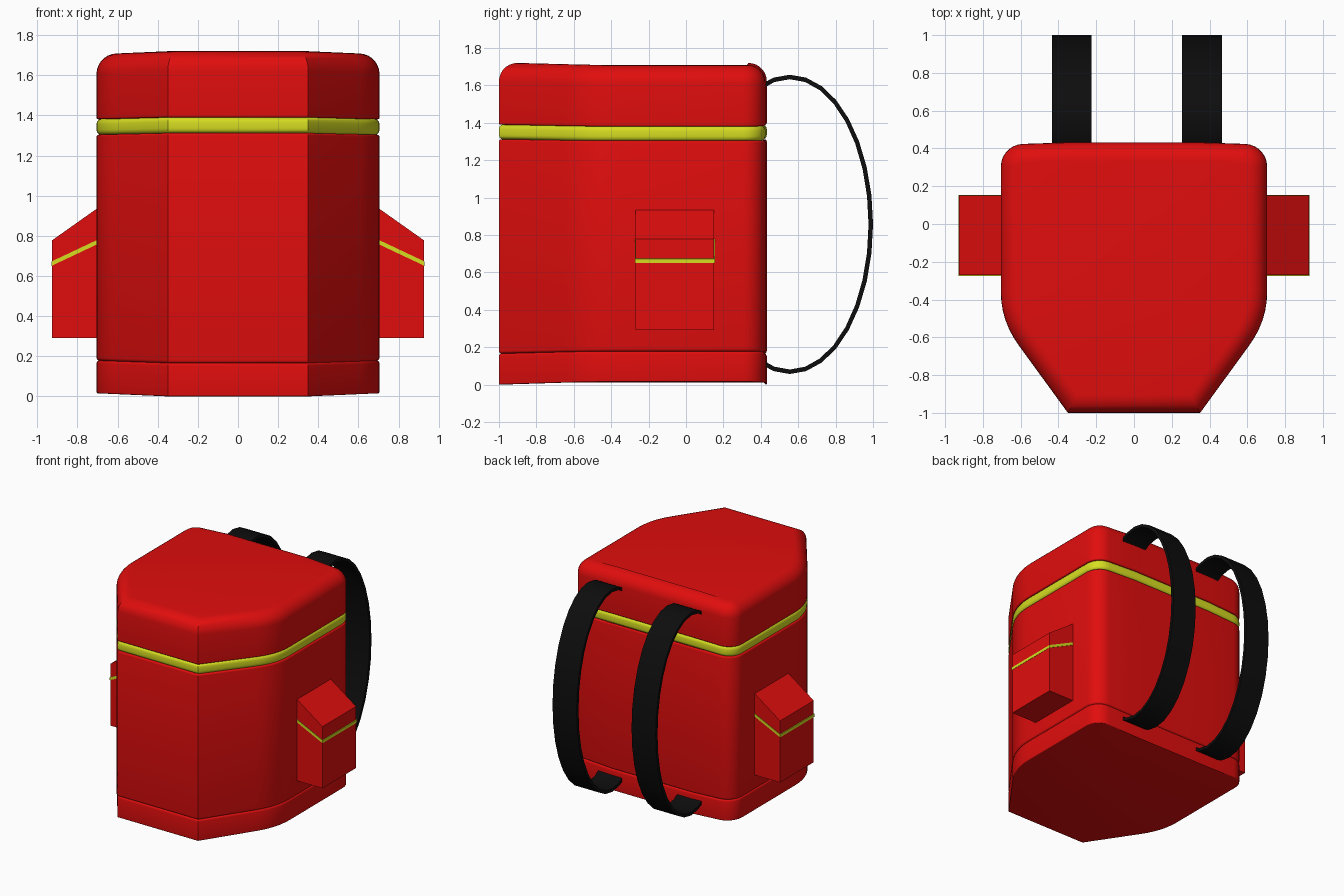
import bpy, bmesh, math
from mathutils import Vector

if "Cube" in bpy.data.objects:
    bpy.data.objects.remove(bpy.data.objects["Cube"])


def material(name, rgb):
    m = bpy.data.materials.new(name)
    m.diffuse_color = (*rgb, 1)
    m.use_nodes = True
    m.node_tree.nodes["Principled BSDF"].inputs["Base Color"].default_value = m.diffuse_color
    return m


RED = material("red fabric", (0.75, 0.004, 0.004))
YELLOW = material("yellow trim", (0.68, 0.73, 0.015))
BLACK = material("black strap", (0.004, 0.004, 0.004))


def finish(name, bm, mat, angle=35):
    bmesh.ops.recalc_face_normals(bm, faces=bm.faces[:])
    me = bpy.data.meshes.new(name)
    bm.to_mesh(me)
    bm.free()
    ob = bpy.data.objects.new(name, me)
    me.materials.append(mat)
    bpy.context.collection.objects.link(ob)
    bpy.ops.object.select_all(action='DESELECT')
    ob.select_set(True)
    bpy.context.view_layer.objects.active = ob
    bpy.ops.object.shade_smooth_by_angle(angle=math.radians(angle))
    return ob


# Bag footprint: narrow flat front, slanted cheeks, rounded back corners
def footprint():
    half = [Vector((0.35, -1.0))]
    a, b, c = Vector((0.61, -0.643)), Vector((0.705, -0.513)), Vector((0.705, -0.36))
    for i in range(7):
        t = i / 6
        half.append(a * (1 - t) ** 2 + b * 2 * t * (1 - t) + c * t * t)
    r = 0.12
    for i in range(8):
        t = math.pi / 2 * i / 7
        half.append(Vector((0.705 - r + r * math.cos(t), 0.424 - r + r * math.sin(t))))
    half.append(Vector((0.35, 0.432)))
    return half + [Vector((-p.x, p.y)) for p in reversed(half)]


OUTLINE = footprint()


def inset(d):
    out = []
    n = len(OUTLINE)
    for i, p in enumerate(OUTLINE):
        e1 = (p - OUTLINE[i - 1]).normalized()
        e2 = (OUTLINE[(i + 1) % n] - p).normalized()
        n1, n2 = Vector((-e1.y, e1.x)), Vector((-e2.y, e2.x))
        out.append(p + (n1 + n2) * (d / (1 + n1.dot(n2))))
    return out


# Stack of footprint rings: each level is (height, inset)
def bag_section(name, levels, mat):
    bm = bmesh.new()
    rings = []
    for z, d in levels:
        ring = []
        for p in inset(d):
            t = max(0, abs(p.x) - 0.35) / 0.35
            ring.append(bm.verts.new((p.x, p.y, 0.86 + (z - 0.86) * (1 - 0.018 * t))))
        rings.append(ring)
    n = len(OUTLINE)
    for lo, hi in zip(rings, rings[1:]):
        for i in range(n):
            j = (i + 1) % n
            bm.faces.new((lo[i], lo[j], hi[j], hi[i]))
    bm.faces.new(rings[0])
    bm.faces.new(rings[-1])
    return finish(name, bm, mat)


def rounded(z0, z1, r0, r1, steps=4):
    lv = []
    for z, r, s in ((z0, r0, 1), (z1, r1, -1)):
        arc = []
        for i in range(steps + 1):
            t = math.pi / 2 * i / steps
            arc.append((z + s * r * (1 - math.cos(t)), r * (1 - math.sin(t))))
        lv += arc if s == 1 else arc[::-1]
    return lv


bag_section("base", rounded(0.0, 0.167, 0.006, 0.016), RED)
bag_section("main_body", rounded(0.165, 1.312, 0.016, 0.012), RED)
bag_section("trim_band", rounded(1.31, 1.392, 0.026, 0.026), YELLOW)
bag_section("lid", rounded(1.39, 1.72, 0.01, 0.098, 7), RED)


# Side pockets: wedge-topped prisms along y with a slanted trim line
def pocket_part(name, profile, y0, y1, mat, side):
    bm = bmesh.new()
    ends = [[bm.verts.new((side * x, y, z)) for x, z in profile] for y in (y0, y1)]
    n = len(profile)
    for i in range(n):
        j = (i + 1) % n
        bm.faces.new((ends[0][i], ends[0][j], ends[1][j], ends[1][i]))
    bm.faces.new(ends[0])
    bm.faces.new(ends[1])
    finish(name, bm, mat, 20)


for side, tag in ((1, "right"), (-1, "left")):
    pocket_part("pocket_bag_" + tag,
                [(0.68, 0.292), (0.926, 0.292), (0.926, 0.655), (0.68, 0.77)],
                -0.27, 0.15, RED, side)
    pocket_part("pocket_trim_" + tag,
                [(0.68, 0.768), (0.93, 0.65), (0.93, 0.672), (0.68, 0.79)],
                -0.274, 0.154, YELLOW, side)
    pocket_part("pocket_flap_" + tag,
                [(0.68, 0.785), (0.926, 0.67), (0.926, 0.778), (0.70, 0.938), (0.68, 0.938)],
                -0.27, 0.15, RED, side)


# Shoulder straps: flat ribbons following an ellipse behind the back
def strap(name, x0, x1):
    bm = bmesh.new()
    loops = []
    for i in range(-11, 12):
        t = 2 * math.pi * i / 32
        ring = []
        for x, k in ((x0, 0.012), (x1, 0.012), (x1, -0.012), (x0, -0.012)):
            ring.append(bm.verts.new((x, 0.555 + (0.433 + k) * math.cos(t),
                                      0.857 + (0.788 + k) * math.sin(t))))
        loops.append(ring)
    for a, b in zip(loops, loops[1:]):
        for i in range(4):
            j = (i + 1) % 4
            bm.faces.new((a[i], a[j], b[j], b[i]))
    bm.faces.new(loops[0])
    bm.faces.new(loops[-1])
    finish(name, bm, BLACK)


strap("strap_left", -0.435, -0.225)
strap("strap_right", 0.255, 0.465)
